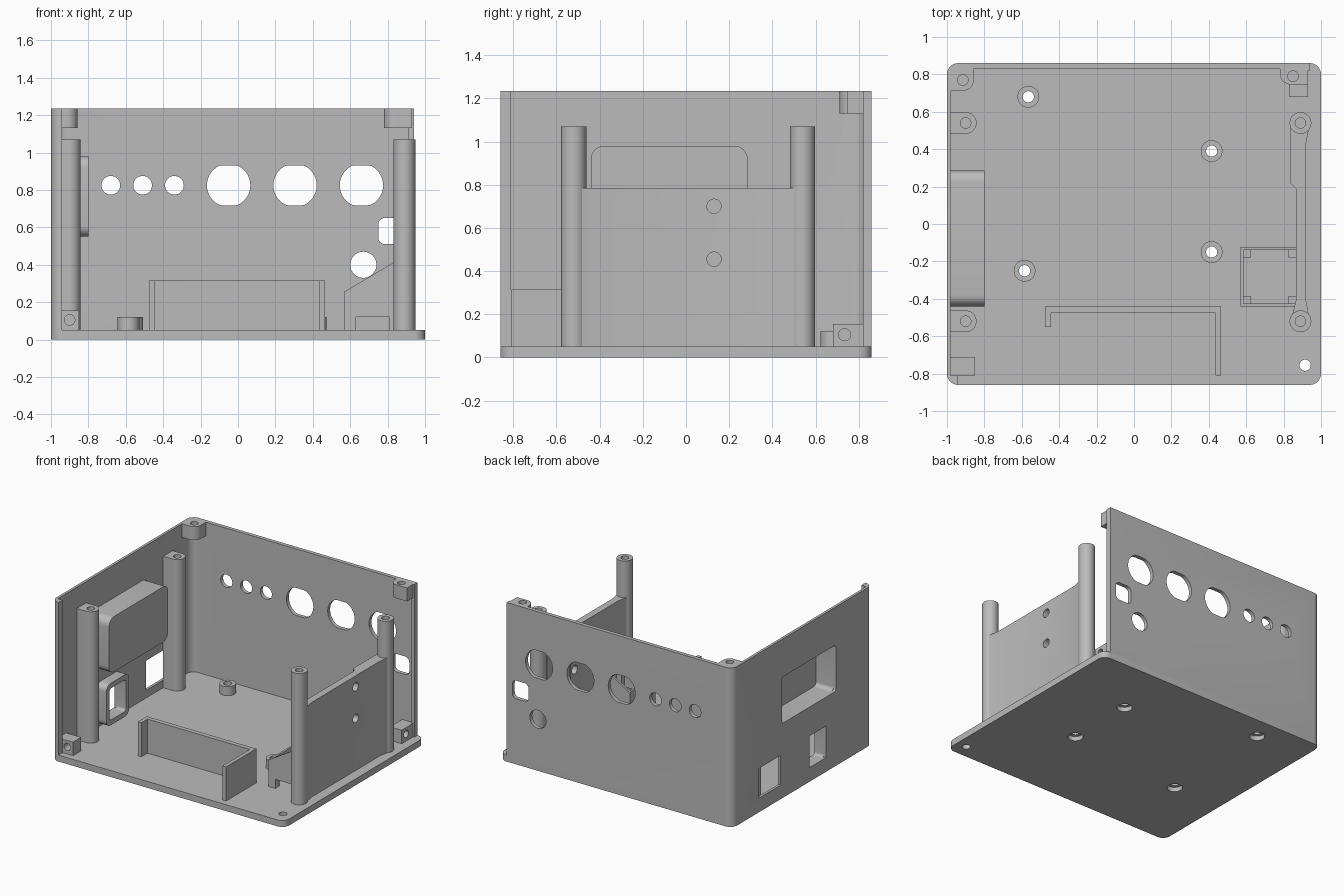
import bpy, bmesh, math

if "Cube" in bpy.data.objects:
    bpy.data.objects.remove(bpy.data.objects["Cube"], do_unlink=True)

gray = bpy.data.materials.new("plain gray")
gray.use_nodes = True
gray.diffuse_color = (0.5, 0.5, 0.5, 1)
gray.node_tree.nodes["Principled BSDF"].inputs["Base Color"].default_value = (0.5, 0.5, 0.5, 1)


def arc(cx, cy, r, start, end, n=8):
    angles = [math.radians(start + (end - start) * i / n) for i in range(n + 1)]
    return [(cx + r * math.cos(a), cy + r * math.sin(a)) for a in angles]


def circle(cx, cy, r, flat=None, n=40):
    """Round outline, optionally with flats cut at the top and bottom."""
    pts = arc(cx, cy, r, 0, 360 - 360 / n, n - 1)
    if flat:
        pts = [(x, min(max(y, cy - flat), cy + flat)) for x, y in pts]
    return pts


def rect(x0, y0, x1, y1, r=0):
    if not r:
        return [(x0, y0), (x1, y0), (x1, y1), (x0, y1)]
    return (arc(x1 - r, y1 - r, r, 0, 90) + arc(x0 + r, y1 - r, r, 90, 180)
            + arc(x0 + r, y0 + r, r, 180, 270) + arc(x1 - r, y0 + r, r, 270, 360))


def prism(name, pts, a, b, axis="z"):
    """Extrude an outline from a to b along an axis."""
    place = {"z": lambda u, v: (u, v, a), "x": lambda u, v: (a, u, v), "y": lambda u, v: (u, a, v)}[axis]
    step = {"z": (0, 0, b - a), "x": (b - a, 0, 0), "y": (0, b - a, 0)}[axis]
    bm = bmesh.new()
    face = bm.faces.new([bm.verts.new(place(u, v)) for u, v in pts])
    out = bmesh.ops.extrude_face_region(bm, geom=[face])
    bmesh.ops.translate(bm, vec=step, verts=[g for g in out["geom"] if isinstance(g, bmesh.types.BMVert)])
    bmesh.ops.remove_doubles(bm, verts=bm.verts, dist=1e-5)
    bmesh.ops.recalc_face_normals(bm, faces=bm.faces)
    mesh = bpy.data.meshes.new(name)
    bm.to_mesh(mesh)
    bm.free()
    mesh.materials.append(gray)
    obj = bpy.data.objects.new(name, mesh)
    bpy.context.collection.objects.link(obj)
    return obj


def smooth(obj):
    bpy.ops.object.select_all(action="DESELECT")
    obj.select_set(True)
    bpy.context.view_layer.objects.active = obj
    bpy.ops.object.shade_smooth_by_angle(angle=math.radians(30))


def cut(obj, *holes):
    """Subtract prisms, each given as (outline, from, to, axis)."""
    for hole in holes:
        cutter = prism("cutter", *hole)
        cutter.hide_render = True
        mod = obj.modifiers.new("hole", "BOOLEAN")
        mod.operation, mod.solver, mod.object = "DIFFERENCE", "EXACT", cutter
        bpy.context.view_layer.objects.active = obj
        bpy.ops.object.modifier_apply(modifier=mod.name)
        bpy.data.objects.remove(cutter, do_unlink=True)
    smooth(obj)
    return obj


FLOOR, TOP, POST = 0.05, 1.235, 1.07

# Floor plate with standoffs, screw holes and counterbores
standoffs = [(-0.565, 0.68), (0.415, 0.39), (0.415, -0.15), (-0.585, -0.25)]
floor = prism("floor_plate", rect(-1, -0.86, 1, 0.86, 0.06), 0, FLOOR)
cut(floor, (circle(0.915, -0.755, 0.03), -1, 1, "z"))
for x, y in standoffs:
    cut(floor, (circle(x, y, 0.055), -1, 0.035, "z"), (circle(x, y, 0.03), -1, 1, "z"))
    cut(prism("standoff", circle(x, y, 0.058), FLOOR, 0.12), (circle(x, y, 0.03), -1, 1, "z"))

# Side and back walls in one piece, with a lip on the front edge
outline = [(-0.94, -0.86)] + arc(-0.94, -0.80, 0.06, 265, 180)
outline += arc(-0.94, 0.80, 0.06, 180, 90)
outline += [(0.94, 0.86), (0.94, 0.82), (0.91, 0.82), (0.91, 0.83)]
outline += arc(-0.92, 0.77, 0.06, 90, 180)
outline += [(-0.98, -0.81), (-0.94, -0.81)]
walls = prism("side_and_back_walls", outline, FLOOR, TOP)
back = [circle(x, 0.825, 0.05) for x in (-0.68, -0.51, -0.34)]
back += [circle(x, 0.825, 0.116, 0.107) for x in (-0.05, 0.305, 0.66)]
back += [circle(0.67, 0.40, 0.07), rect(0.75, 0.51, 0.89, 0.65, 0.035)]
cut(walls, *[(shape, 0.7, 1, "y") for shape in back])
side = [rect(0.27, 0.11, 0.53, 0.34), rect(-0.29, 0.11, -0.09, 0.355), rect(-0.41, 0.58, 0.25, 0.94, 0.02)]
cut(walls, *[(shape, -1.1, -0.9, "x") for shape in side])

# Recessed pocket bulging inside the side wall
cut(prism("wall_pocket", rect(-0.44, 0.55, 0.285, 0.98, 0.06), -0.98, -0.80, "x"),
    (rect(-0.41, 0.58, 0.25, 0.94, 0.03), -1.1, -0.83, "x"))
# Raised frame around the small window
cut(prism("window_frame", rect(-0.33, 0.07, -0.05, 0.395, 0.05), -0.98, -0.90, "x"),
    (rect(-0.29, 0.11, -0.09, 0.355, 0.02), -1.1, -0.8, "x"))

# Tall screw posts; those at the wall are joined to it by a flat web
for y in (0.54, -0.52):
    web = arc(-0.90, y, 0.058, -90, 90, 16) + [(-0.98, y + 0.058), (-0.98, y - 0.058)]
    cut(prism("wall_post", web, FLOOR, POST), (circle(-0.90, y, 0.028), 0.8, 2, "z"))
    cut(prism("free_post", circle(0.89, y, 0.058), FLOOR, POST), (circle(0.89, y, 0.028), 0.8, 2, "z"))

# Mounting panel between the free posts, flared at its ends
panel = [(0.865, -0.41), (0.845, -0.49), (0.935, -0.49), (0.92, -0.41),
         (0.92, 0.43), (0.935, 0.51), (0.835, 0.51), (0.835, 0.22), (0.865, 0.19)]
cut(prism("mounting_panel", panel, FLOOR, 0.785),
    *[(circle(0.13, z, 0.033), 0.7, 1, "x") for z in (0.455, 0.70)])

# Holder with sloped cheeks beside the panel
cheek = [(0.575, FLOOR), (0.63, FLOOR), (0.63, 0.12), (0.81, 0.12),
         (0.81, FLOOR), (0.87, FLOOR), (0.87, 0.435), (0.575, 0.26)]
for y in (-0.44, -0.14):
    prism("holder_cheek", cheek, y, y + 0.016, "y")
prism("holder_front", rect(0.57, -0.44, 0.586, -0.124), FLOOR, 0.26)
for x, z in ((0.586, 0.2), (0.825, 0.34)):
    for y in (-0.424, -0.18):
        prism("holder_corner", rect(x, y, x + 0.04, y + 0.04), FLOOR, z)

# Low angled retainer at the front
retainer = [(-0.475, -0.55), (-0.445, -0.55), (-0.445, -0.475), (0.435, -0.475),
            (0.435, -0.81), (0.465, -0.81), (0.465, -0.44), (-0.475, -0.44)]
prism("front_retainer", retainer, FLOOR, 0.315)

# Screw blocks on the floor
cut(prism("front_screw_block", rect(-0.98, -0.81, -0.85, -0.71), FLOOR, 0.155),
    (circle(-0.90, 0.105, 0.028), -1, -0.73, "y"))
cut(prism("back_screw_block", rect(0.83, 0.68, 0.93, 0.83), FLOOR, 0.155),
    (circle(0.735, 0.105, 0.028), 0.85, 1, "x"))

# Screw bosses at the top of the walls
corner = arc(-0.915, 0.77, 0.058, -90, 0) + [(-0.857, 0.83), (-0.92, 0.83)]
corner += arc(-0.92, 0.77, 0.06, 90, 180) + [(-0.98, 0.712)]
cut(prism("corner_boss", corner, 1.13, TOP), (circle(-0.915, 0.77, 0.028), 1.15, 2, "z"))
end = arc(0.84, 0.805, 0.06, 180, 270) + [(0.93, 0.745), (0.93, 0.83), (0.78, 0.83)]
cut(prism("end_boss", end, 1.13, TOP), (circle(0.85, 0.79, 0.028), 1.15, 2, "z"))
